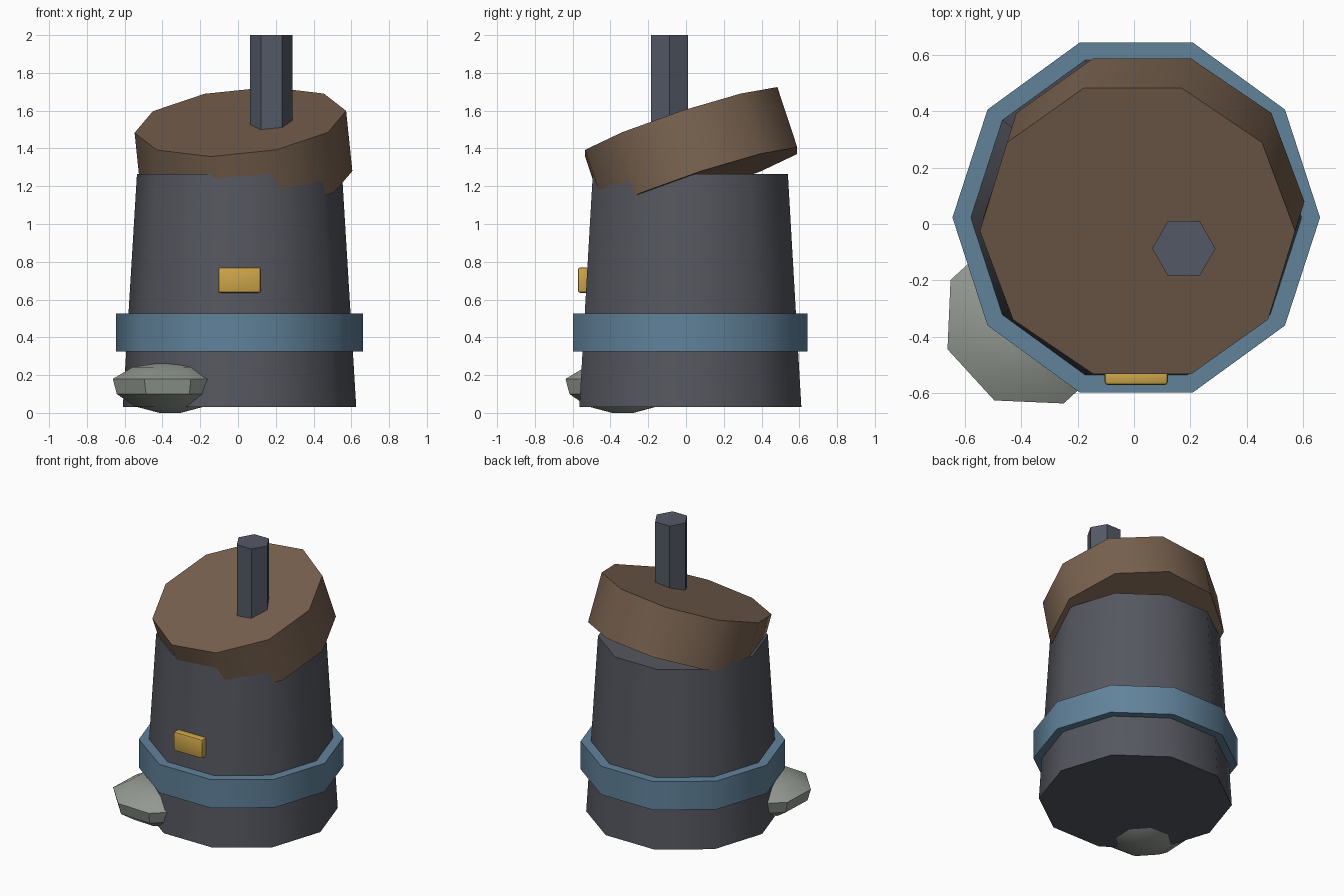
import bpy, bmesh, math

if "Cube" in bpy.data.objects:
    bpy.data.objects.remove(bpy.data.objects["Cube"])


def material(name, r, g, b):
    lin = [((c / 255 + 0.055) / 1.055) ** 2.4 for c in (r, g, b)]
    m = bpy.data.materials.new(name)
    m.diffuse_color = (*lin, 1)
    m.use_nodes = True
    m.node_tree.nodes["Principled BSDF"].inputs["Base Color"].default_value = m.diffuse_color
    return m


slate = material("dark slate", 85, 87, 95)
steel = material("blue grey steel", 84, 89, 101)
wood = material("brown wood", 120, 98, 79)
blue = material("blue band", 97, 130, 154)
gold = material("gold", 206, 166, 74)
stone_grey = material("stone grey", 148, 155, 147)


def finish(bm, name, mat, loc, rot=(0, 0, 0)):
    bmesh.ops.recalc_face_normals(bm, faces=bm.faces)
    me = bpy.data.meshes.new(name)
    bm.to_mesh(me)
    bm.free()
    me.materials.append(mat)
    ob = bpy.data.objects.new(name, me)
    bpy.context.collection.objects.link(ob)
    ob.location, ob.rotation_euler = loc, rot
    bpy.ops.object.select_all(action='DESELECT')
    ob.select_set(True)
    bpy.context.view_layer.objects.active = ob
    bpy.ops.object.shade_smooth_by_angle(angle=math.radians(40))
    return ob


def turned(name, sides, profile, mat, loc, rot=(0, 0, 0), start=0.0, loop=False):
    """Polygonal turned solid from (radius, z) pairs; loop makes a hollow ring."""
    bm = bmesh.new()
    rings = []
    for r, z in profile:
        angles = [math.radians(start) + 2 * math.pi * i / sides for i in range(sides)]
        rings.append([bm.verts.new((r * math.cos(a), r * math.sin(a), z)) for a in angles])
    pairs = list(zip(rings, rings[1:]))
    if loop:
        pairs.append((rings[-1], rings[0]))
    else:
        bm.faces.new(rings[0])
        bm.faces.new(rings[-1])
    for a, b in pairs:
        for i in range(sides):
            j = (i + 1) % sides
            bm.faces.new((a[i], a[j], b[j], b[i]))
    return finish(bm, name, mat, loc, rot)


# tapered body
turned("body", 10, [(0.618, 0.03), (0.543, 1.265)], slate, (0.008, 0.023, 0))

# band around the body
turned("band", 10, [(0.588, 0.325), (0.653, 0.325), (0.653, 0.525), (0.588, 0.525)],
       blue, (0.008, 0.023, 0), loop=True)

# tilted lid, origin at the centre of its top face
turned("lid", 10, [(0.563, -0.337), (0.563, 0)], wood,
       (0.0125, -0.025, 1.541), (0.317, -0.103, 0))

# hexagonal handle
turned("handle", 6, [(0.1125, 1.35), (0.1125, 2.0)], steel, (0.177, -0.087, 0))

# flattened stone at the foot
turned("stone", 8, [(0.06, 0), (0.2, 0.035), (0.3, 0.1), (0.322, 0.18), (0.21, 0.243), (0.06, 0.264)],
       stone_grey, (-0.36, -0.335, 0), start=20)

# bevelled plate on the front
bm = bmesh.new()
bmesh.ops.create_cube(bm, size=1)
bmesh.ops.scale(bm, vec=(0.225, 0.056, 0.135), verts=bm.verts)
bmesh.ops.bevel(bm, geom=bm.edges[:], offset=0.012, segments=2, profile=0.5, affect='EDGES')
finish(bm, "plate", gold, (0.008, -0.544, 0.703))
